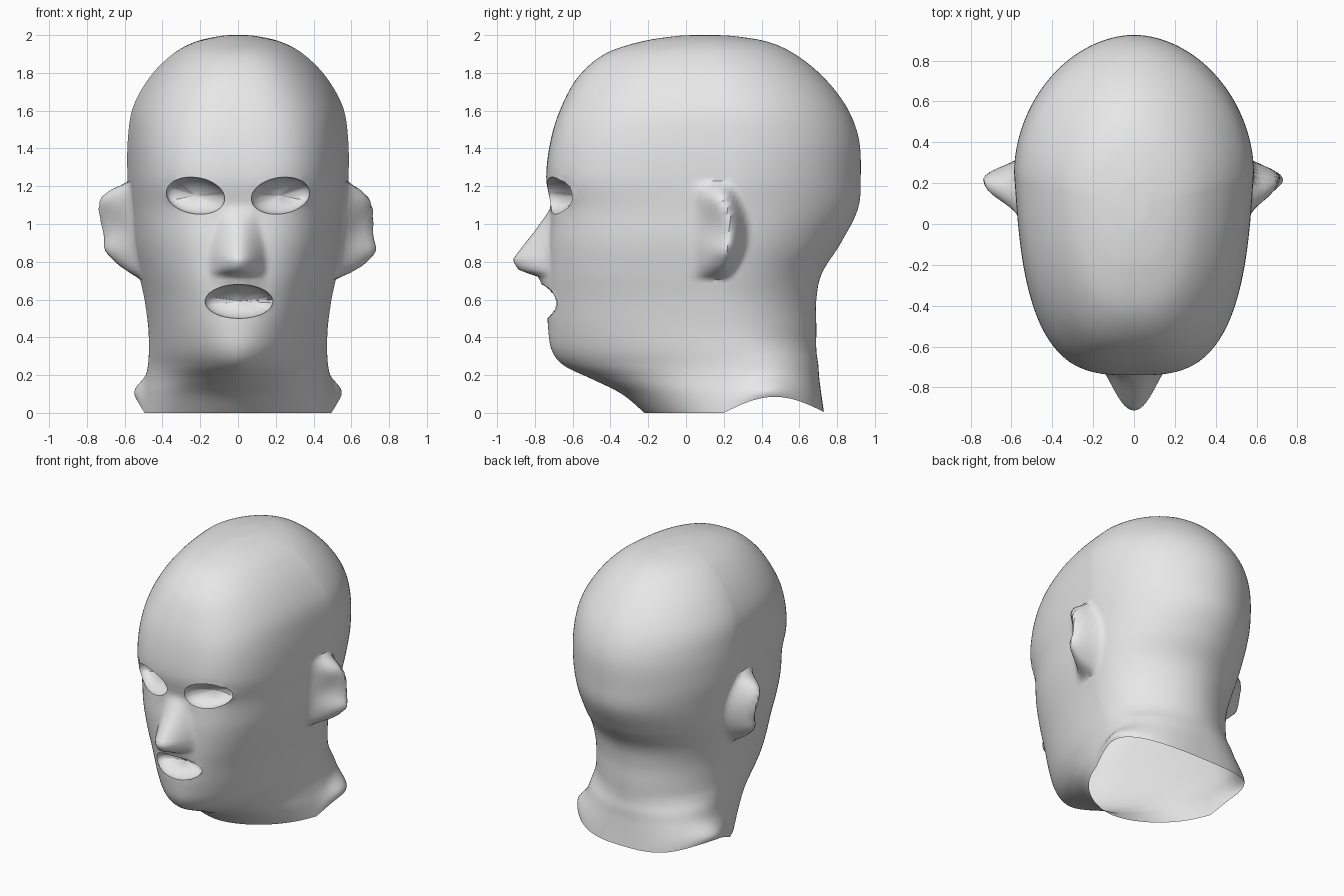
import bpy
import bmesh
import math

cube = bpy.data.objects.get("Cube")
if cube:
    bpy.data.objects.remove(cube, do_unlink=True)

COLUMNS = 192
STEPS = 8

# Horizontal sections: height, front y, back y, half width, widest y, front squareness
SECTIONS = [
    (0.0, -.22, .73, .505, .3, 1.8),
    (.1, -.34, .715, .495, .3, 1.8),
    (.18, -.5, .705, .483, .3, 1.7),
    (.25, -.645, .7, .475, .3, 1.7),
    (.33, -.71, .69, .472, .27, 1.85),
    (.45, -.73, .69, .475, .23, 2.1),
    (.6, -.735, .69, .495, .2, 2.35),
    (.74, -.735, .72, .525, .2, 2.6),
    (.9, -.73, .82, .555, .2, 2.8),
    (1.08, -.715, .91, .57, .22, 3),
    (1.25, -.74, .925, .585, .25, 3.2),
    (1.45, -.715, .915, .583, .25, 3.1),
    (1.62, -.66, .85, .555, .23, 2.8),
    (1.78, -.57, .725, .465, .2, 2.6),
    (1.9, -.43, .575, .345, .17, 2.5),
    (1.965, -.24, .43, .225, .14, 2.3),
    (1.995, -.05, .25, .095, .11, 2),
    (2.0, .07, .13, .03, .1, 2),
]

# Nose ridge: height and how far it stands out from the face
NOSE = [(.55, 0), (.66, .02), (.72, .045), (.745, .12), (.76, .155),
        (.81, .185), (.95, .085), (1.09, 0)]

# Eyes and mouth: centre x, centre z, half width, half height, tilt
OPENINGS = [(.225, 1.15, .155, .097, .1), (-.225, 1.15, .155, .097, -.1),
            (.005, .59, .18, .09, 0)]
HOLLOW_DEPTH = .1
HOLLOW_RINGS = 8


def smooth(t):
    t = min(max(t, 0), 1)
    return t * t * (3 - 2 * t)


def bump(dy, dz, ry, rz):
    return math.exp(-(dy / ry) ** 2 - (dz / rz) ** 2)


def catmull(a, b, c, d, t):
    return .5 * (2 * b + (c - a) * t + (2 * a - 5 * b + 4 * c - d) * t ** 2
                 + (3 * b - a - 3 * c + d) * t ** 3)


def smooth_sections():
    last = len(SECTIONS) - 1
    for i in range(last):
        keys = [SECTIONS[min(max(k, 0), last)] for k in range(i - 1, i + 3)]
        for s in range(STEPS):
            yield [catmull(*vals, s / STEPS) for vals in zip(*keys)]
    yield SECTIONS[last]


def nose_offset(x, z):
    for (z0, h0), (z1, h1) in zip(NOSE, NOSE[1:]):
        if z0 <= z < z1:
            height = h0 + (h1 - h0) * (z - z0) / (z1 - z0)
            width = .155 - .05 * smooth((z - .8) / .3)
            t = min(abs(x) / width, 1)
            return height * (1 - t * t) ** 1.5
    return 0


def ear_offset(side, y, z):
    v = (z - .965) / .255
    if abs(v) >= 1:
        return 0
    u = (y - .02) / (.32 - .1 * v * v)
    if not 0 < u < 1:
        return 0
    rise = smooth(u / .66) if u < .66 else smooth((1 - u) / .34)
    hollow = .04 * bump(y - .13, z - .98, .07, .09)
    lobes = .015 * bump(y - .13, z - 1.13, .06, .05) + .02 * bump(y - .2, z - .86, .08, .05)
    # The left ear leans out at the lobe, the right one at the top
    lean = 1 - .12 * v if side > 0 else 1 + .25 * v
    return rise * lean * (.16 * (1 - v ** 4) - hollow + lobes)


def head_point(section, angle):
    z, front, back, width, mid, square = section
    s, c = math.sin(angle), math.cos(angle)
    # The back is boxier at the neck hem than on the skull
    p = square if c > 0 else 2.8 - .9 * smooth(z / .4)
    r = (abs(s) ** p + abs(c) ** p) ** (-1 / p)
    x = width * s * r
    y = mid - c * r * (mid - front if c > 0 else back - mid)
    if c > 0:
        # Face narrows towards the front
        x *= 1 - .11 * smooth(z / .7) * c * r
        y -= nose_offset(x, z)
    # Ears and the flared corners of the neck hem
    if abs(s) > .4:
        out = ear_offset(s, y, z) + .055 * bump(y - .45, z - .04, .16, .08)
        x += math.copysign(out, s)
    # Hem arches up behind each shoulder
    if z < .4 and .2 < y < .74:
        z += .085 * math.sin(math.pi * (y - .2) / .54) * (1 - z / .4)
    return x, y, z


def opening_offset(co, hole):
    cx, cz, rx, rz, tilt = hole
    dx = co.x - cx
    dz = co.z - cz - tilt * dx
    return dx, dz, math.hypot(dx / rx, dz / rz)


def cut_opening(bm, hole):
    """Cut an ellipse in the face and return its rim, anticlockwise from the top."""
    inside = []
    for face in bm.faces:
        centre = face.calc_center_median()
        if centre.y < -.3 and opening_offset(centre, hole)[2] < 1:
            inside.append(face)
    bmesh.ops.delete(bm, geom=inside, context='FACES')
    rim = []
    for vert in bm.verts:
        if vert.is_boundary and vert.co.y < -.3:
            dx, dz, e = opening_offset(vert.co, hole)
            if .6 < e < 1.4:
                vert.co.x = hole[0] + dx / e
                vert.co.z = hole[1] + dz / e + hole[4] * dx / e
                turn = math.atan2(dz / hole[3], dx / hole[2]) - math.pi / 2
                rim.append((turn % math.tau, vert))
    rim = [vert for turn, vert in sorted(rim, key=lambda item: item[0])]
    # Even out the depth of the rim
    for _ in range(3):
        depths = [vert.co.y for vert in rim]
        for i, vert in enumerate(rim):
            vert.co.y = (depths[i - 1] + depths[i] * 2 + depths[(i + 1) % len(rim)]) / 4
    return rim


def add_hollow(bm, rim):
    """Close a rim with a shallow rounded bowl."""
    count = len(rim)
    centre = sum((vert.co for vert in rim), rim[0].co * 0) / count
    outer = rim
    for step in range(1, HOLLOW_RINGS):
        a = math.pi / 2 * step / HOLLOW_RINGS
        inner = []
        for vert in rim:
            co = centre.lerp(vert.co, math.cos(a))
            co.y += HOLLOW_DEPTH * math.sin(a)
            inner.append(bm.verts.new(co))
        for i in range(count):
            k = (i + 1) % count
            bm.faces.new((outer[i], outer[k], inner[k], inner[i]))
        outer = inner
    centre.y += HOLLOW_DEPTH
    base = bm.verts.new(centre)
    for i in range(count):
        bm.faces.new((outer[i], outer[(i + 1) % count], base))


# Head skin lofted through the sections
bm = bmesh.new()
rings = [[bm.verts.new(head_point(sec, math.tau * j / COLUMNS)) for j in range(COLUMNS)]
         for sec in smooth_sections()]
for low, high in zip(rings, rings[1:]):
    for j in range(COLUMNS):
        k = (j + 1) % COLUMNS
        bm.faces.new((low[j], low[k], high[k], high[j]))
crown = bm.verts.new((0, .1, 2))
for j in range(COLUMNS):
    bm.faces.new((rings[-1][j], rings[-1][(j + 1) % COLUMNS], crown))

# Sunken eyes and mouth
for hole in OPENINGS:
    add_hollow(bm, cut_opening(bm, hole))

mesh = bpy.data.meshes.new("head_mask")
bm.to_mesh(mesh)
bm.free()

# Plain pale grey
grey = bpy.data.materials.new("pale_grey")
grey.use_nodes = True
colour = (.8, .8, .8, 1)
grey.diffuse_color = colour
grey.node_tree.nodes["Principled BSDF"].inputs["Base Color"].default_value = colour
mesh.materials.append(grey)

head = bpy.data.objects.new("head_mask", mesh)
bpy.context.collection.objects.link(head)
bpy.ops.object.select_all(action='DESELECT')
head.select_set(True)
bpy.context.view_layer.objects.active = head
bpy.ops.object.shade_smooth_by_angle(angle=math.radians(45))
